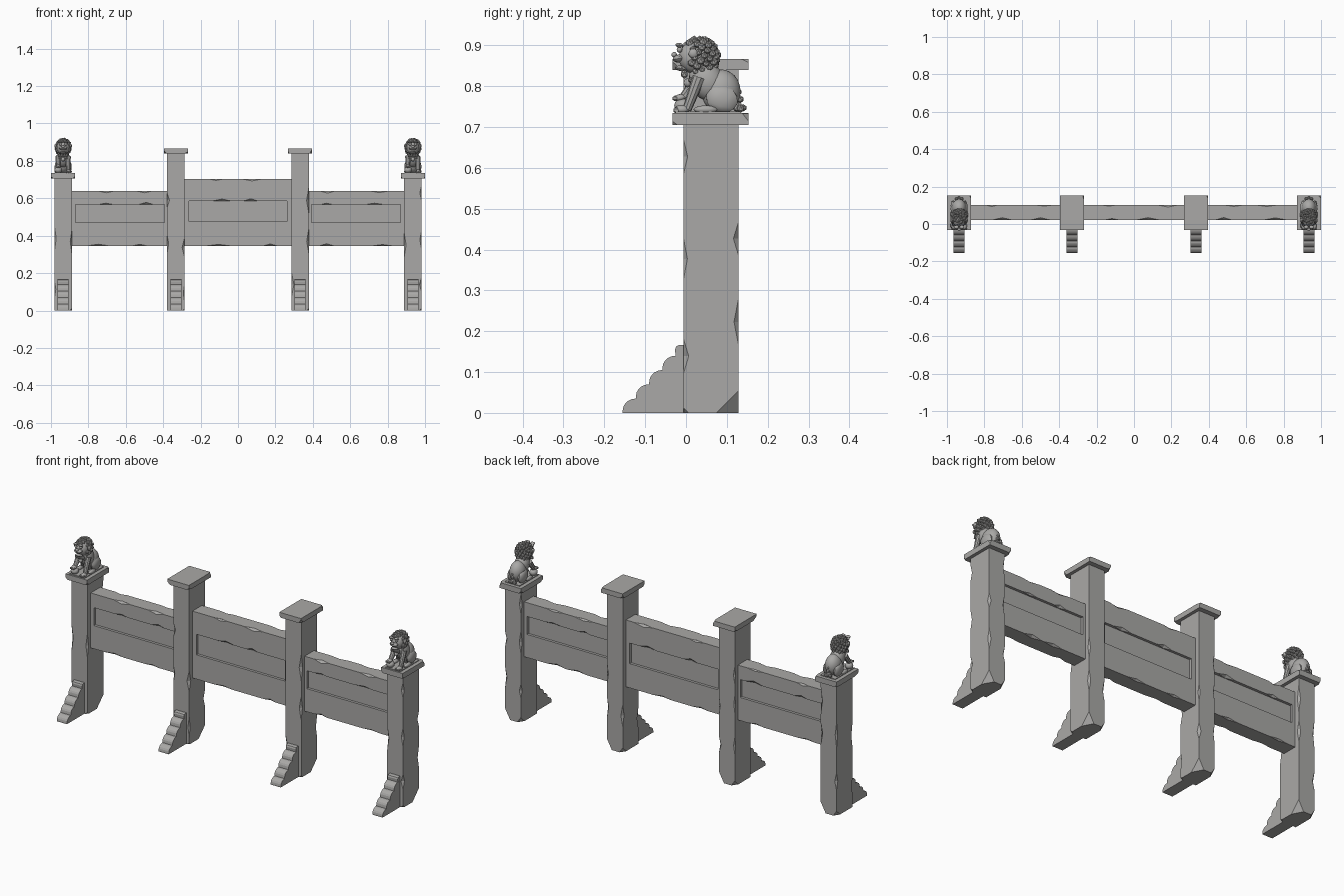
import bpy, bmesh, math, random
from mathutils import Matrix, Vector

if "Cube" in bpy.data.objects:
    bpy.data.objects.remove(bpy.data.objects["Cube"])

random.seed(4)
stone = bpy.data.materials.new("grey stone")
stone.diffuse_color = (0.40, 0.395, 0.385, 1)
stone.use_nodes = True
stone.node_tree.nodes["Principled BSDF"].inputs["Base Color"].default_value = stone.diffuse_color


def finish(bm, name):
    bmesh.ops.recalc_face_normals(bm, faces=bm.faces)
    me = bpy.data.meshes.new(name)
    bm.to_mesh(me)
    bm.free()
    me.materials.append(stone)
    ob = bpy.data.objects.new(name, me)
    bpy.context.collection.objects.link(ob)
    return ob


def add_box(bm, lo, hi):
    lo, hi = Vector(lo), Vector(hi)
    m = Matrix.Translation((lo + hi) / 2) @ Matrix.Diagonal((*(hi - lo), 1))
    bmesh.ops.create_cube(bm, size=1, matrix=m)


def add_chip(bm, c, r):
    """Octahedron centred on an edge or corner: cuts a flat diamond chip."""
    c = Vector(c) + Vector([random.uniform(-.0007, .0007) for _ in range(3)])
    v = [bm.verts.new(c + Vector([s * r[k] if k == a else 0 for k in range(3)]))
         for a in range(3) for s in (1, -1)]
    for a in (0, 1):
        for b in (2, 3):
            for d in (4, 5):
                f = (v[a], v[b], v[d])
                bm.faces.new(f if (a + b + d) % 2 == 0 else f[::-1])


def carve(ob, boxes=(), chips=()):
    bm = bmesh.new()
    for lo, hi in boxes:
        add_box(bm, lo, hi)
    for c, r in chips:
        add_chip(bm, c, r)
    cutter = finish(bm, "cutter")
    cutter.hide_render = True
    mod = ob.modifiers.new("carve", 'BOOLEAN')
    mod.operation, mod.solver, mod.use_self = 'DIFFERENCE', 'EXACT', True
    mod.object = cutter
    bpy.context.view_layer.objects.active = ob
    bpy.ops.object.modifier_apply(modifier=mod.name)
    bpy.data.objects.remove(cutter)


def block(name, lo, hi):
    bm = bmesh.new()
    add_box(bm, lo, hi)
    return finish(bm, name)


# --- posts, caps and stepped feet ---
def post(x, top, cap_top):
    w, y0, y1 = 0.047, -0.006, 0.128
    ob = block("post", (x - w, y0, 0), (x + w, y1, top + 0.004))
    chips = []
    for sx in (-1, 1):
        for y, zs in ((y0, (0.12, 0.36, 0.60)), (y1, (0.20, 0.41, 0.62))):
            for z in zs:
                if random.random() < 0.75:
                    r = random.uniform(.007, .014)
                    chips.append(((x + sx * w, y, z + random.uniform(-.03, .03)),
                                  (r, r, random.uniform(.04, .075))))
    chips.append(((x + w, y1, 0), (.03, .055, .055)))
    chips.append(((x - w, y1, 0), (.02, .03, .03)))
    chips.append(((x + w, y0, 0), (.012, .012, .012)))
    carve(ob, chips=chips)

    cw, c0, c1 = 0.064, -0.033, 0.153
    cap = block("post_cap", (x - cw, c0, top), (x + cw, c1, cap_top))
    chips = [((x + sx * cw, y, z), (random.uniform(.006, .016),
              random.uniform(.012, .03), random.uniform(.008, .02)))
             for sx in (-1, 1) for y, z in ((c0, top), (c1, cap_top if sx > 0 else top))]
    carve(cap, chips=chips)

    # scalloped foot: quarter-round steps climbing to the post
    prof = [(0.03, 0), (-0.155, 0)]
    for i in range(4):
        ys, zs = -0.155 + i * 0.0325, i * 0.035
        for k in range(6):
            a = math.pi / 2 * k / 5
            prof.append((ys + 0.032 * (1 - math.cos(a)), zs + 0.006 + 0.029 * math.sin(a)))
    prof += [(-0.027, 0.155), (-0.024, 0.163), (-0.018, 0.166), (0.03, 0.166)]
    bm = bmesh.new()
    f = bm.faces.new([bm.verts.new((x - 0.03, y, z)) for y, z in prof])
    g = bmesh.ops.extrude_face_region(bm, geom=[f])
    bmesh.ops.translate(bm, vec=(0.06, 0, 0),
                        verts=[v for v in g["geom"] if isinstance(v, bmesh.types.BMVert)])
    finish(bm, "stepped_foot")


for s in (-1, 1):
    post(s * 0.935, 0.705, 0.734)
    post(s * 0.332, 0.840, 0.867)


# --- panels with a sunken field on both faces ---
def panel(x0, x1, top, rx0, rx1, rz0, rz1):
    y0, y1, z0, d = 0.022, 0.102, 0.346, 0.014
    ob = block("panel", (x0, y0, z0), (x1, y1, top))
    boxes = [((rx0, y0 - .02, rz0), (rx1, y0 + d, rz1)),
             ((rx0, y1 - d, rz0), (rx1, y1 + .02, rz1))]
    chips = []
    for y in (y0, y1):
        for z, n in ((top, 2), (z0, 2), (rz1, 2)):
            for i in range(n):
                t = (i + random.uniform(.25, .75)) / n
                a, b = (rx0, rx1) if z == rz1 else (x0 + .04, x1 - .04)
                r = random.uniform(.007, .013)
                chips.append(((a + (b - a) * t, y, z), (random.uniform(.035, .06), r, r)))
    carve(ob, boxes, chips)


panel(-0.90, -0.37, 0.640, -0.87, -0.393, 0.470, 0.566)
panel(-0.30, 0.30, 0.704, -0.262, 0.262, 0.476, 0.586)
panel(0.37, 0.90, 0.640, 0.393, 0.87, 0.470, 0.566)


# --- seated guardian lion, built once and placed twice ---
lion = bmesh.new()


def blob(c, r, tilt=0, sub=3):
    m = (Matrix.Translation(c) @ Matrix.Rotation(math.radians(tilt), 4, 'X')
         @ Matrix.Diagonal((*r, 1)))
    bmesh.ops.create_icosphere(lion, subdivisions=sub, radius=1, matrix=m)


def pair(c, r, tilt=0, sub=2):
    for s in (-1, 1):
        blob((s * c[0], c[1], c[2]), r, tilt, sub)


def limb(a, b, r0, r1):
    a, b = Vector(a), Vector(b)
    m = Matrix.Translation((a + b) / 2) @ (b - a).to_track_quat('Z', 'Y').to_matrix().to_4x4()
    bmesh.ops.create_cone(lion, cap_ends=True, segments=10, radius1=r0, radius2=r1,
                          depth=(b - a).length, matrix=m)


# body, haunches and legs
blob((0, 0.086, 0.787), (0.039, 0.048, 0.054))
blob((0, 0.052, 0.812), (0.036, 0.042, 0.052), 30)
pair((0.031, 0.088, 0.768), (0.015, 0.040, 0.034), -15)
pair((0.036, 0.048, 0.743), (0.011, 0.030, 0.010))
limb((0.026, 0.032, 0.822), (0.027, 0.002, 0.742), 0.016, 0.011)
limb((-0.026, 0.032, 0.822), (-0.027, -0.006, 0.772), 0.016, 0.011)
blob((0.028, -0.010, 0.743), (0.014, 0.020, 0.011), 0, 2)
blob((-0.027, -0.014, 0.772), (0.014, 0.018, 0.009), 15, 2)
blob((-0.026, -0.008, 0.752), (0.020, 0.021, 0.018))      # ball under paw
for k in (-1, 0, 1):
    blob((0.028 + k * .009, -0.024, 0.741), (.005, .008, .008), 0, 1)
    blob((-0.027 + k * .009, -0.027, 0.770), (.005, .007, .007), 0, 1)
# head and face
blob((0, 0.022, 0.870), (0.034, 0.040, 0.040))
blob((0, -0.016, 0.868), (0.023, 0.017, 0.010), 10, 2)
blob((0, -0.010, 0.843), (0.020, 0.018, 0.007), -10, 2)
blob((0, -0.029, 0.877), (0.010, 0.007, 0.007), 0, 2)
pair((0.015, -0.016, 0.889), (0.008, 0.007, 0.007))
pair((0.015, -0.016, 0.900), (0.013, 0.010, 0.006), -10)
pair((0.040, 0.018, 0.880), (0.007, 0.012, 0.012), 20)
# mane of curls, leaving the face open
n = 90
for i in range(n):
    z = 1 - 2 * (i + .5) / n
    a, q = i * 2.39996, math.sqrt(1 - z * z)
    d = Vector((q * math.cos(a), q * math.sin(a), z))
    if d.y < -0.5 and z < 0.6 or z < -0.85:
        continue
    r = random.uniform(.008, .011)
    blob((d.x * .038, 0.034 + d.y * .043, 0.872 + d.z * .044), (r, r, r), 0, 1)
# beard curls, collar bell and tail curls
for x in (-.02, -.007, .007, .02):
    blob((x, -0.004, 0.829), (.008, .009, .011), 0, 1)
blob((0, 0.004, 0.808), (.010, .010, .011), 0, 2)
pair((0.018, 0.012, 0.815), (.007, .007, .007), 0, 1)
for x, y, z, r in ((0, .128, .748, .014), (.014, .134, .745, .010), (-.014, .134, .745, .010),
                   (0, .140, .747, .009), (0, .132, .768, .010), (0, .129, .786, .008)):
    blob((x, y, z), (r, r, r), 0, 1)
# thin plinth
add_box(lion, (-0.044, -0.026, 0.731), (0.044, 0.135, 0.738))

left = finish(lion, "seated_lion")
left.location.x = -0.935
bpy.context.view_layer.objects.active = left
left.select_set(True)
bpy.ops.object.shade_smooth_by_angle(angle=math.radians(30))
right = left.copy()
right.name = "seated_lion_right"
right.location.x = 0.935
bpy.context.collection.objects.link(right)
